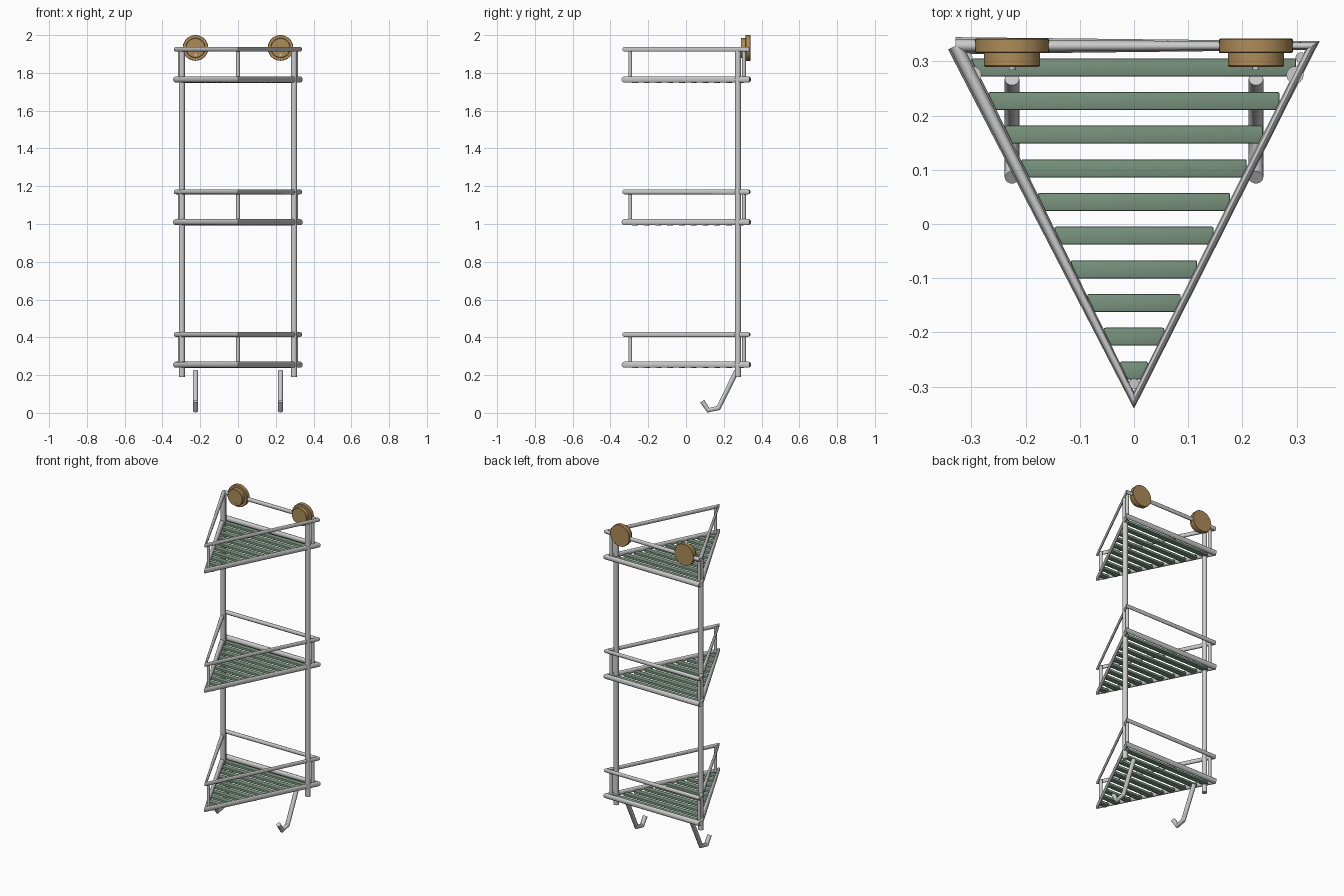
import bpy, bmesh, math
from mathutils import Vector, Matrix

if "Cube" in bpy.data.objects:
    bpy.data.objects.remove(bpy.data.objects["Cube"])


def material(name, rgb):
    m = bpy.data.materials.new(name)
    m.diffuse_color = (*rgb, 1)
    m.use_nodes = True
    m.node_tree.nodes["Principled BSDF"].inputs["Base Color"].default_value = m.diffuse_color
    return m


GREEN = material("slat_green", (0.19, 0.29, 0.21))
TAN = material("disc_tan", (0.42, 0.26, 0.10))


def finish(name, bm, mat=None, angle=35):
    bmesh.ops.recalc_face_normals(bm, faces=bm.faces)
    me = bpy.data.meshes.new(name)
    bm.to_mesh(me)
    bm.free()
    me.shade_smooth()
    me.set_sharp_from_angle(angle=math.radians(angle))
    ob = bpy.data.objects.new(name, me)
    bpy.context.collection.objects.link(ob)
    if mat:
        me.materials.append(mat)
    return ob


def tube(name, path, r, normal, sides=14):
    """Capped tube along a planar path, one ring per point on the bisector."""
    pts = [Vector(p) for p in path]
    n = Vector(normal)
    bm = bmesh.new()
    rings = []
    for i, p in enumerate(pts):
        t = Vector()
        if i > 0:
            t += (p - pts[i - 1]).normalized()
        if i < len(pts) - 1:
            t += (pts[i + 1] - p).normalized()
        side = n.cross(t.normalized())
        rings.append([bm.verts.new(p + r * (math.cos(a) * n + math.sin(a) * side))
                      for a in (2 * math.pi * k / sides for k in range(sides))])
    for a, b in zip(rings, rings[1:]):
        for k in range(sides):
            j = (k + 1) % sides
            bm.faces.new((a[k], a[j], b[j], b[k]))
    bm.faces.new(rings[0])
    bm.faces.new(rings[-1])
    return finish(name, bm)


def post(name, x, y, z0, z1, r):
    return tube(name, [(x, y, z0), (x, y, z1)], r, (1, 0, 0))


def lathe_y(name, x, z, profile, mat, sides=40):
    """Turned part about the y axis; profile is (radius, y) pairs."""
    bm = bmesh.new()
    rings = [[bm.verts.new((x + r * math.cos(2 * math.pi * k / sides), y,
                            z + r * math.sin(2 * math.pi * k / sides)))
              for k in range(sides)] for r, y in profile]
    for a, b in zip(rings, rings[1:]):
        for k in range(sides):
            j = (k + 1) % sides
            bm.faces.new((a[k], a[j], b[j], b[k]))
    bm.faces.new(rings[0])
    bm.faces.new(rings[-1])
    return finish(name, bm, mat)


def triangle(z):
    return [(-0.329, 0.329, z), (0.329, 0.329, z), (0, -0.325, z), (-0.329, 0.329, z)]


# Three triangular shelves: rim, guard rail, corner uprights and slats
for level, z in enumerate((0.255, 1.01, 1.765), 1):
    tube(f"shelf_rim_{level}", triangle(z), 0.016, (0, 0, 1))
    tube(f"guard_rail_{level}", triangle(z + 0.16), 0.0125, (0, 0, 1))
    for side, x, y in (("front", 0, -0.295), ("left", -0.308, 0.307), ("right", 0.308, 0.307)):
        post(f"{side}_upright_{level}", x, y, z, z + 0.16, 0.01)
    bm = bmesh.new()
    for i in range(10):
        size = Matrix.Diagonal((2 * (0.299 - 0.0304 * i), 0.033, 0.016, 1))
        bmesh.ops.create_cube(bm, size=1, matrix=Matrix.Translation(
            (0, 0.289 - 0.0621 * i, z - 0.01)) @ size)
    bmesh.ops.bevel(bm, geom=list(bm.edges), offset=0.003, segments=2,
                    profile=0.5, affect='EDGES')
    finish(f"shelf_slats_{level}", bm, GREEN)

# Mirrored side parts: long posts, wall discs and hooks
for side, s in (("left", -1), ("right", 1)):
    post(f"{side}_post", s * 0.297, 0.275, 0.19, 1.915, 0.016)
    lathe_y(f"{side}_wall_disc", s * 0.225, 1.932,
            [(0.066, 0.342), (0.068, 0.340), (0.068, 0.317), (0.066, 0.315),
             (0.052, 0.315), (0.052, 0.292), (0.050, 0.290)], TAN)
    lathe_y(f"{side}_disc_pin", s * 0.225, 1.895,
            [(0.006, 0.295), (0.006, 0.284)], None, 12)
    tube(f"{side}_hook", [(s * 0.225, 0.268, 0.222), (s * 0.225, 0.172, 0.026),
                          (s * 0.225, 0.118, 0.014), (s * 0.225, 0.086, 0.062)],
         0.0135, (1, 0, 0))
